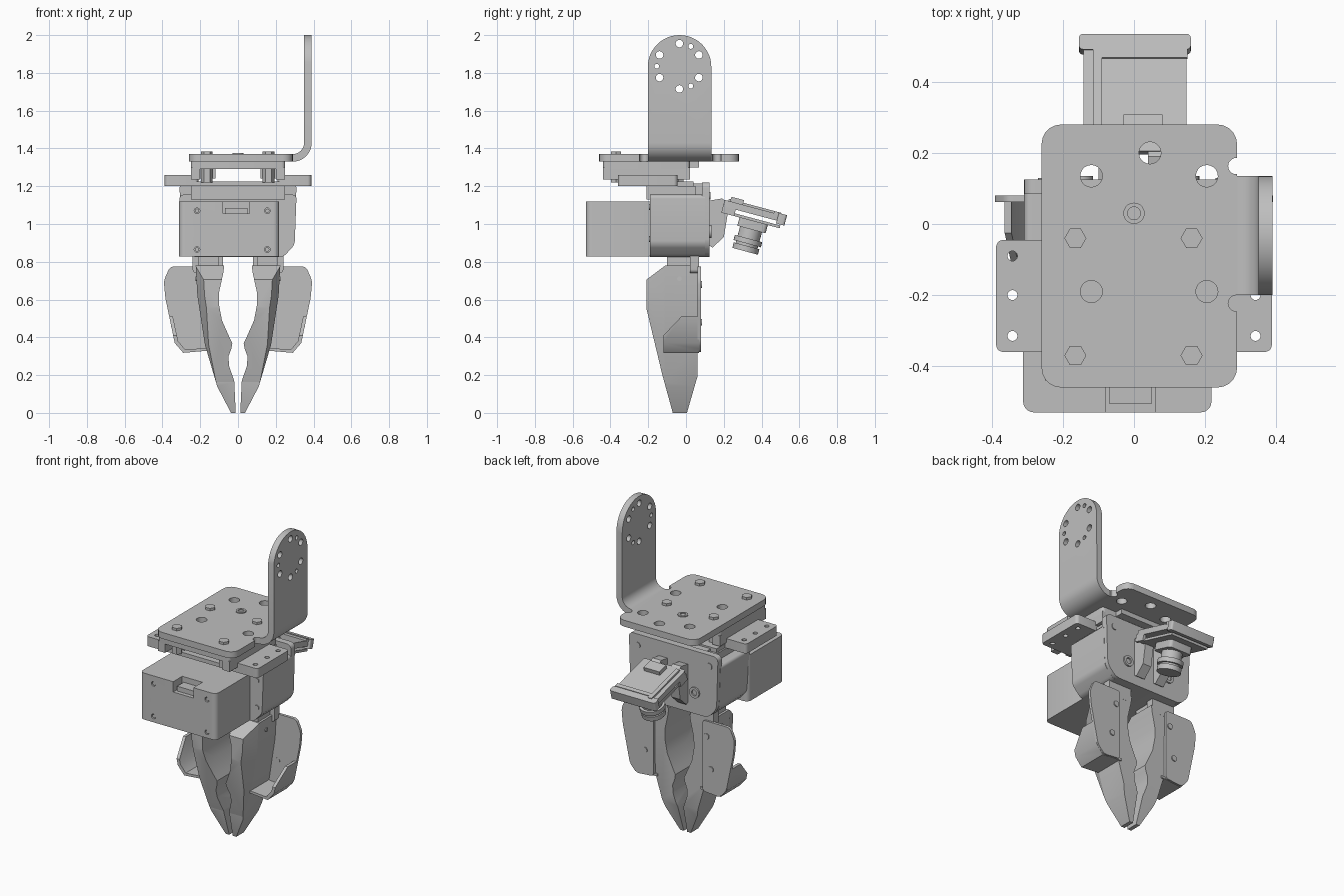
import bpy, bmesh, math
from mathutils import Vector, Matrix

if "Cube" in bpy.data.objects:
    bpy.data.objects.remove(bpy.data.objects["Cube"], do_unlink=True)

GREY = (0.52, 0.52, 0.52, 1.0)
mat = bpy.data.materials.new("light grey")
mat.use_nodes = True
mat.diffuse_color = GREY
mat.node_tree.nodes["Principled BSDF"].inputs["Base Color"].default_value = GREY
parts = []


def place(axis, u, v, w):
    """Map profile coordinates u, v and depth w along an axis to a point."""
    return Vector({"X": (w, u, v), "Y": (u, w, v), "Z": (u, v, w)}[axis])


def finish(bm, name):
    bmesh.ops.recalc_face_normals(bm, faces=bm.faces)
    me = bpy.data.meshes.new(name)
    bm.to_mesh(me)
    bm.free()
    me.materials.append(mat)
    ob = bpy.data.objects.new(name, me)
    bpy.context.collection.objects.link(ob)
    parts.append(ob)
    return ob


def prism(name, axis, pts, lo, hi, r=0.0, lo_pts=None):
    """Extrude a profile; r rounds its corners, lo_pts reshapes the low end."""
    bm = bmesh.new()
    a = [bm.verts.new(place(axis, *p, lo)) for p in (lo_pts or pts)]
    b = [bm.verts.new(place(axis, *p, hi)) for p in pts]
    bm.faces.new(a)
    bm.faces.new(b[::-1])
    for i in range(len(a)):
        j = (i + 1) % len(a)
        bm.faces.new((a[j], a[i], b[i], b[j]))
    if r:
        sides = [bm.edges.get(e) for e in zip(a, b)]
        bmesh.ops.bevel(bm, geom=sides, offset=r, segments=5, profile=0.5,
                        affect="EDGES", clamp_overlap=True)
    return finish(bm, name)


def rect(u0, u1, v0, v1):
    return [(u0, v0), (u1, v0), (u1, v1), (u0, v1)]


def box(name, x, y, z, r=0.0, axis="Z"):
    d = {"X": (y, z, x), "Y": (x, z, y), "Z": (x, y, z)}[axis]
    return prism(name, axis, rect(*d[0], *d[1]), *d[2], r)


def arc(cu, cv, r, a0, a1, n=8):
    return [(cu + r * math.cos(math.radians(a0 + (a1 - a0) * i / n)),
             cv + r * math.sin(math.radians(a0 + (a1 - a0) * i / n))) for i in range(n + 1)]


def disc(name, axis, u, v, r, lo, hi, n=20):
    return prism(name, axis, arc(u, v, r, 0, 360 - 360 / n, n - 1), lo, hi)


def boolean(ob, tool, op="DIFFERENCE"):
    m = ob.modifiers.new("cut", "BOOLEAN")
    m.operation, m.object, m.solver = op, tool, "EXACT"
    me = bpy.data.meshes.new_from_object(
        ob.evaluated_get(bpy.context.evaluated_depsgraph_get()))
    ob.modifiers.clear()
    ob.data = me
    parts.remove(tool)
    bpy.data.objects.remove(tool, do_unlink=True)


def drill(ob, axis, spots, r, lo, hi):
    for u, v in spots:
        boolean(ob, disc("drill", axis, u, v, r, lo, hi))


# Mounting bracket: flat plate
plate = box("bracket_plate", (-0.26, 0.29), (-0.46, 0.28), (1.33, 1.37), 0.055)
drill(plate, "Z", [(0.045, 0.2), (-0.12, 0.135), (0.205, 0.135), (-0.12, -0.19),
                   (0.205, -0.19)], 0.031, 1.3, 1.4)
drill(plate, "Z", [(0.288, 0.163), (0.288, -0.223)], 0.023, 1.3, 1.4)

# Mounting bracket: bend and upright with round top
bend = ([(0.25, 1.33)] + arc(0.29, 1.43, 0.1, -90, 0) + [(0.39, 2.0), (0.35, 2.0)]
        + arc(0.29, 1.43, 0.06, 0, -90) + [(0.25, 1.37)])
upright = prism("bracket_upright", "Y", bend, -0.2, 0.135)
dome = [(-0.205, 1.3), (0.135, 1.3)] + arc(-0.034, 1.832, 0.168, 0, 180, 24)
boolean(upright, prism("dome", "X", dome, 0.2, 0.5), "INTERSECT")
drill(upright, "X", [(-0.035, 1.955), (-0.035, 1.715)] + [
    (y, z) for y in (-0.14, 0.068) for z in (1.775, 1.895)], 0.02, 0.3, 0.45)
drill(upright, "X", [(0.025, 1.94), (0.025, 1.73), (-0.155, 1.835)], 0.013, 0.3, 0.45)

# Plate bolts
for x in (-0.165, 0.162):
    for y in (-0.04, -0.37):
        disc("plate_bolt", "Z", x, y, 0.031, 1.22, 1.385, 6)
hub = disc("centre_screw", "Z", 0, 0.03, 0.03, 1.3, 1.376)
drill(hub, "Z", [(0, 0.03)], 0.018, 1.36, 1.4)

# Spacer and rails below the plate
box("spacer_plate", (-0.25, 0.25), (-0.44, 0.02), (1.29, 1.33), 0.02)
box("spacer_tongue", (-0.15, 0.15), (0.0, 0.07), (1.3, 1.33))
for s in (-1, 1):
    box("spacer_rail", sorted((s * 0.2, s * 0.25)), (-0.44, 0.02), (1.235, 1.3))
    box("rail_foot", sorted((s * 0.12, s * 0.21)), (-0.36, -0.05), (1.24, 1.3))
    wing = box("side_flange", sorted((s * 0.21, s * 0.388)), (-0.36, -0.045), (1.2, 1.26), 0.02)
    drill(wing, "Z", [(s * 0.342, y) for y in (-0.09, -0.2, -0.315)], 0.014, 1.1, 1.3)
box("flange_web", (-0.24, 0.24), (-0.36, 0.04), (1.2, 1.225))
box("neck", (-0.25, 0.25), (-0.21, 0.05), (1.13, 1.2))

# Gripper body
shape = [(-0.24, 0.825), (0.24, 0.825), (0.3, 0.89), (0.31, 1.155), (-0.31, 1.155), (-0.3, 0.89)]
prism("gripper_body", "Y", shape, -0.19, 0.1, 0.02)
tall = [(x, 1.22 if z > 1.1 else z) for x, z in shape]
prism("body_back_plate", "Y", tall, 0.085, 0.125, 0.03)
box("top_clip", (-0.2, 0.2), (0.04, 0.1), (1.14, 1.215))
for z in (0.92, 1.09):
    disc("body_screw", "Y", 0.265, z, 0.016, -0.196, -0.1)
for x in (-0.15, 0.15):
    pivot = disc("back_pivot", "Y", x, 0.96, 0.034, 0.1, 0.135)
    drill(pivot, "Y", [(x, 0.96)], 0.018, 0.125, 0.2)
for x in (-0.25, 0.25):
    disc("back_screw", "Y", x, 1.15, 0.02, 0.1, 0.13)

# Motor housing
motor = box("motor_housing", (-0.312, 0.218), (-0.53, -0.17), (0.828, 1.12), 0.03)
boolean(motor, box("notch", (-0.08, 0.06), (-0.6, -0.44), (1.055, 1.2)))
box("notch_plug", (-0.07, 0.05), (-0.505, -0.43), (1.04, 1.085))
for x in (-0.217, 0.155):
    for z in (0.865, 1.07):
        drill(motor, "Y", [(x, z)], 0.015, -0.6, -0.5)
        disc("motor_screw", "Y", x, z, 0.011, -0.525, -0.49)

# Jaws, links and side wings
inner = [(0.07, 0.8), (0.078, 0.74), (0.1, 0.64), (0.1, 0.57), (0.085, 0.49), (0.045, 0.4),
         (0.03, 0.37), (0.035, 0.34), (0.05, 0.3), (0.048, 0.25), (0.02, 0.17), (0.012, 0.0)]
outer = [(0.037, 0.0), (0.11, 0.14), (0.175, 0.36), (0.215, 0.62), (0.225, 0.8)]
narrow = [(x - (0.04 if z > 0.3 else 0), z) for x, z in outer]
side = [(-0.07, 0.0), (0.005, 0.0), (0.06, 0.19), (0.068, 0.78), (-0.11, 0.78),
        (-0.21, 0.705), (-0.21, 0.555), (-0.125, 0.2)]
fin = [(0.17, 0.775), (0.36, 0.775), (0.393, 0.7), (0.385, 0.61), (0.335, 0.37),
       (0.29, 0.32), (0.17, 0.33)]
lip = [(0.345, 0.51), (0.364, 0.51), (0.335, 0.37), (0.29, 0.318), (0.15, 0.33),
       (0.15, 0.345), (0.28, 0.335), (0.317, 0.38)]
lip_side = [(-0.12, 0.3), (0.07, 0.3), (0.07, 0.515), (-0.02, 0.515), (-0.12, 0.41)]


def flip(pts, s):
    return [(s * x, z) for x, z in pts]


for s, tag in ((1, "left"), (-1, "right")):
    jaw = prism(tag + "_jaw", "Y", flip(inner + outer, s), -0.115, 0.07)
    nose = prism(tag + "_jaw_front", "Y", flip(inner + outer, s), -0.215, -0.115,
                 lo_pts=flip(inner + narrow, s))
    for ob in (jaw, nose):
        boolean(ob, prism("side", "X", side, -0.5, 0.5), "INTERSECT")
    box(tag + "_link", sorted((s * 0.08, s * 0.24)), (0.02, 0.068), (0.74, 0.96), 0.02, "Y")
    box(tag + "_link_front", sorted((s * 0.1, s * 0.21)), (-0.1, 0.03), (0.76, 0.84))
    prism(tag + "_wing", "Y", flip(fin, s), 0.062, 0.08, 0.02)
    rim = prism(tag + "_wing_lip", "Y", flip(lip, s), -0.13, 0.07)
    boolean(rim, prism("lip_side", "X", lip_side, -0.5, 0.5), "INTERSECT")
    for x, z in ((0.2, 0.68), (0.23, 0.48)):
        disc(tag + "_wing_screw", "Y", s * x, z, 0.018, 0.06, 0.086)
    disc(tag + "_jaw_pin", "X", -0.035, 0.71, 0.012, min(s * 0.1, s * 0.226), max(s * 0.1, s * 0.226))

# Camera arm
for x in (-0.1, 0.04):
    arm = [(0.1, 1.12), (0.19, 1.135), (0.23, 1.11), (0.2, 0.93), (0.14, 0.875), (0.1, 0.9)]
    prism("camera_arm", "X", arm, x, x + 0.06)

# Tilted camera, built flat around its own centre
first = len(parts)
box("camera_cover", (-0.142, 0.148), (-0.17, 0.17), (0.0, 0.035), 0.015)
box("cover_end_rim", (-0.155, 0.16), (0.125, 0.17), (-0.015, 0.042), 0.012)
box("cover_rib_long", (-0.115, -0.09), (-0.15, 0.14), (0.03, 0.046))
box("cover_rib_cross", (-0.115, 0.15), (0.1, 0.125), (0.03, 0.046))
box("cover_block", (-0.03, 0.08), (-0.14, -0.07), (0.03, 0.06))
box("camera_board", (-0.13, 0.135), (-0.15, 0.15), (-0.035, -0.02))
for x in (-0.142, 0.13):
    box("cover_wall", (x, x + 0.018), (-0.17, -0.1), (-0.035, 0.01))
box("lens_mount", (-0.075, 0.085), (-0.07, 0.085), (-0.08, -0.03), 0.02)
for r, lo, hi in ((0.06, -0.14, -0.07), (0.075, -0.158, -0.13), (0.06, -0.175, -0.15),
                  (0.07, -0.2, -0.17)):
    disc("lens_ring", "Z", 0.005, 0.005, r, lo, hi, 28)
tilt = Matrix.Translation((0, 0.36, 1.05)) @ Matrix.Rotation(math.radians(-15), 4, "X")
for ob in parts[first:]:
    ob.data.transform(tilt)

# Crisp smooth shading
for ob in bpy.context.view_layer.objects:
    ob.select_set(ob in parts)
bpy.context.view_layer.objects.active = parts[0]
bpy.ops.object.shade_smooth_by_angle(angle=math.radians(30))
